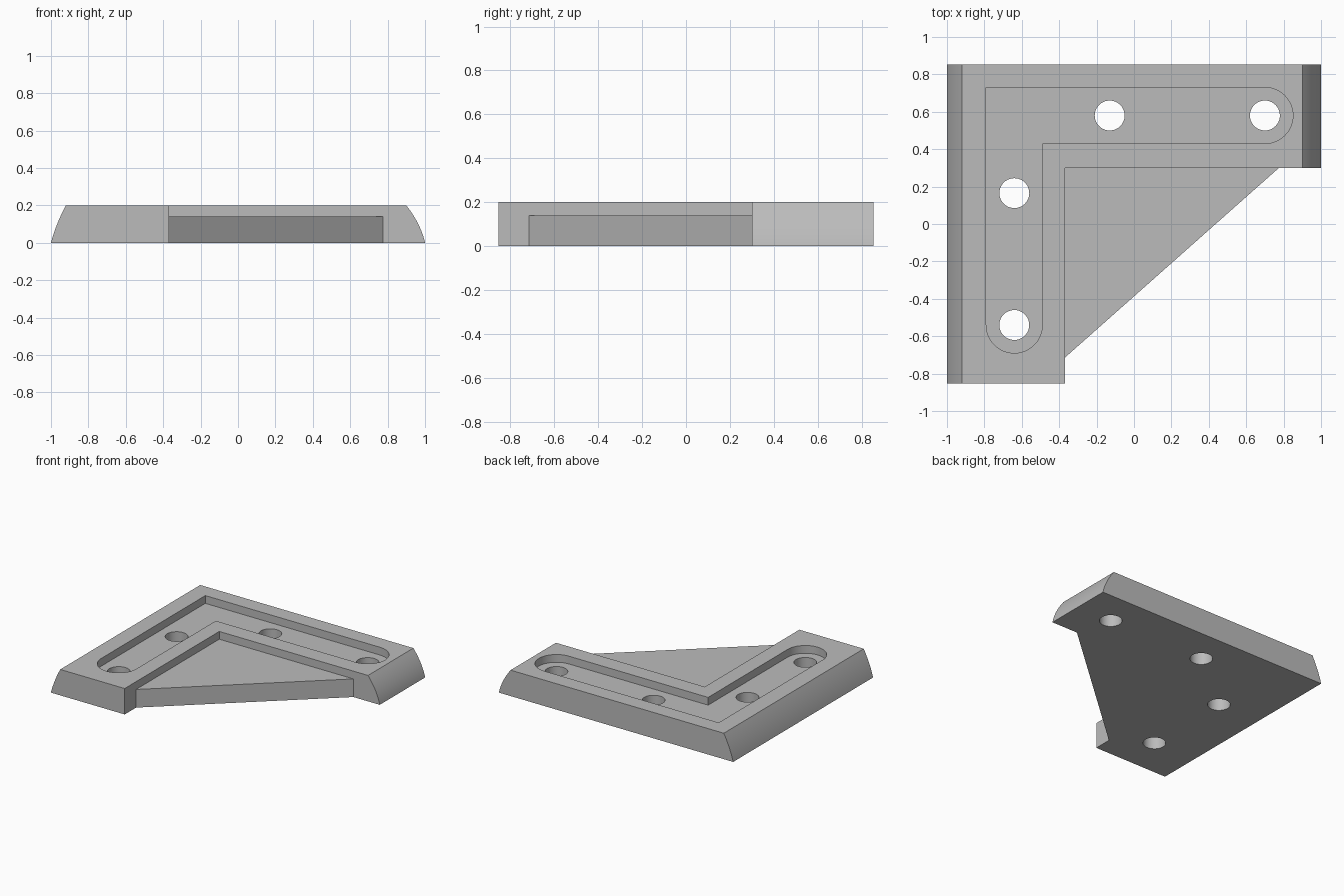
import bpy
import bmesh
from math import cos, sin, pi, radians
from mathutils import Vector

if "Cube" in bpy.data.objects:
    bpy.data.objects.remove(bpy.data.objects["Cube"], do_unlink=True)

HEIGHT, FLOOR = 0.2, 0.14
HALF_Y = 0.853
HOLE_R, SLOT_R = 0.08, 0.15

grey = bpy.data.materials.new("light grey")
grey.use_nodes = True
colour = (0.5, 0.5, 0.5, 1)
grey.diffuse_color = colour
grey.node_tree.nodes["Principled BSDF"].inputs["Base Color"].default_value = colour


def prism(name, points, offset):
    """Extrude a closed outline of 3D points along an offset."""
    bm = bmesh.new()
    face = bm.faces.new([bm.verts.new(p) for p in points])
    side = bmesh.ops.extrude_face_region(bm, geom=[face])["geom"]
    moved = [v for v in side if isinstance(v, bmesh.types.BMVert)]
    bmesh.ops.translate(bm, verts=moved, vec=offset)
    bmesh.ops.recalc_face_normals(bm, faces=bm.faces)
    mesh = bpy.data.meshes.new(name)
    bm.to_mesh(mesh)
    bm.free()
    mesh.materials.append(grey)
    obj = bpy.data.objects.new(name, mesh)
    bpy.context.collection.objects.link(obj)
    return obj


def arc(x, y, r, start, end, steps):
    turns = [radians(start + (end - start) * i / steps) for i in range(steps + 1)]
    return [(x + r * cos(a), y + r * sin(a)) for a in turns]


def bowed(a, b, bulge, steps=10):
    """Line from a to b, bowed outwards in x."""
    a, b = Vector(a), Vector(b)
    return [a.lerp(b, i / steps) + Vector((4 * bulge * i * (steps - i) / steps ** 2, 0))
            for i in range(steps + 1)]


def cut(body, name, outline, bottom):
    """Remove a vertical prism from the body."""
    tool = prism(name, [(x, y, bottom) for x, y in outline], (0, 0, 1))
    tool.hide_render = True
    mod = body.modifiers.new(name, "BOOLEAN")
    mod.operation = "DIFFERENCE"
    mod.solver = "EXACT"
    mod.object = tool
    bpy.context.view_layer.objects.active = body
    bpy.ops.object.modifier_apply(modifier=name)
    bpy.data.objects.remove(tool, do_unlink=True)


# Full plate with rounded left and right flanks
profile = bowed((1, 0), (0.9, HEIGHT), 0.014) + bowed((-0.92, HEIGHT), (-1, 0), -0.007)
bracket = prism("corner_bracket", [(x, -HALF_Y, z) for x, z in profile], (0, 2 * HALF_Y, 0))

# Outer corner removed along the diagonal, then the web lowered between the arms
arm_x, arm_y = -0.37, 0.3
cut(bracket, "outer_cutter",
    [(arm_x, -0.715), (0.775, arm_y), (1.2, arm_y), (1.2, -1), (arm_x, -1)], -0.5)
cut(bracket, "web_cutter",
    [(arm_x, -1), (1.2, -1), (1.2, arm_y), (arm_x, arm_y)], FLOOR)

# L-shaped recess with round ends
slot = [(-0.79, 0.73), (-0.79, -0.54)]
slot += arc(-0.64, -0.54, SLOT_R, 180, 360, 24)[1:]
slot += [(-0.49, 0.43)]
slot += arc(0.7, 0.58, SLOT_R, -90, 90, 24)
cut(bracket, "recess_cutter", slot, FLOOR)

# Screw holes
for x, y in [(-0.64, 0.165), (-0.64, -0.54), (-0.13, 0.58), (0.7, 0.58)]:
    cut(bracket, "hole_cutter", arc(x, y, HOLE_R, 0, 360, 40)[:-1], -0.5)

bpy.ops.object.select_all(action="DESELECT")
bracket.select_set(True)
bpy.context.view_layer.objects.active = bracket
bpy.ops.object.shade_smooth_by_angle(angle=radians(25))
